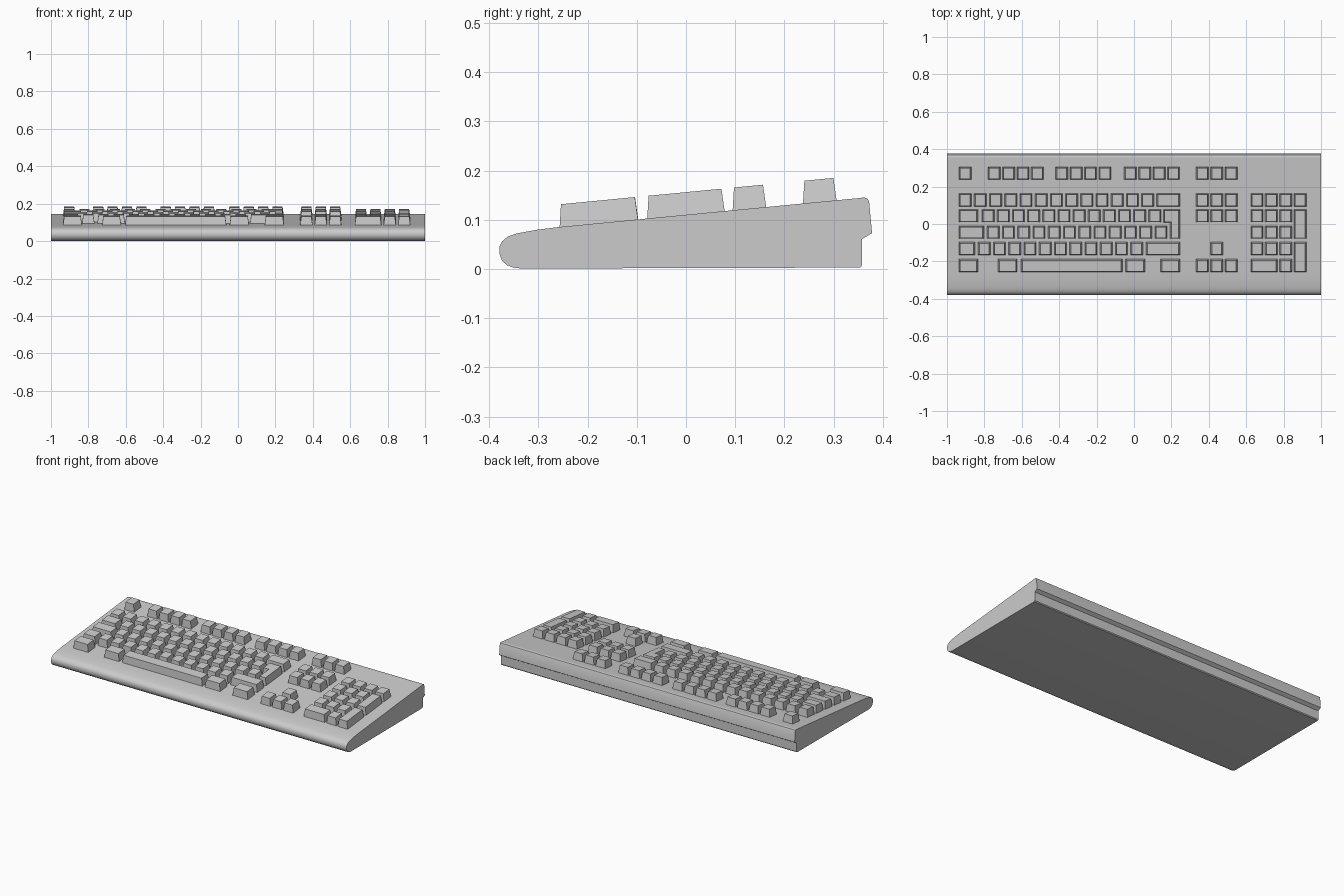
import bpy, bmesh

if "Cube" in bpy.data.objects:
    bpy.data.objects.remove(bpy.data.objects["Cube"])

SLOPE = 0.0965                      # tilt of the top deck
KEY_H = 0.046
KEY_D = 0.069                       # depth of a normal key
ROWS = [0.272, 0.129, 0.044, -0.044, -0.131, -0.222]   # row centres, back to front


def deck(y):
    return 0.1102 + SLOPE * y


def finish(bm, name):
    bmesh.ops.recalc_face_normals(bm, faces=bm.faces)
    mesh = bpy.data.meshes.new(name)
    bm.to_mesh(mesh)
    bm.free()
    ob = bpy.data.objects.new(name, mesh)
    bpy.context.collection.objects.link(ob)
    return ob


def cap(bm, pts):
    """Tapered key cap over a counter-clockwise axis-aligned outline."""
    n = len(pts)
    base, top = [], []
    for i, (x, y) in enumerate(pts):
        ox = oy = 0
        for a, b in ((pts[i - 1], pts[i]), (pts[i], pts[(i + 1) % n])):
            dx, dy = b[0] - a[0], b[1] - a[1]
            length = abs(dx) + abs(dy)
            ox -= dy / length
            oy += dx / length
        tx, ty = x + 0.007 * ox, y + 0.005 * oy - 0.002
        base.append(bm.verts.new((x, y, deck(y) - 0.004)))
        top.append(bm.verts.new((tx, ty, deck(ty) + KEY_H)))
    bm.faces.new(top)
    bm.faces.new(base[::-1])
    for i in range(n):
        j = (i + 1) % n
        bm.faces.new((base[i], base[j], top[j], top[i]))


def box(bm, x0, x1, y0, y1):
    cap(bm, [(x0, y0), (x1, y0), (x1, y1), (x0, y1)])


def key(bm, row, x0, x1):
    y = ROWS[row]
    box(bm, x0, x1, y - KEY_D / 2, y + KEY_D / 2)


def run(bm, row, x0, count, pitch=0.0813, width=0.067):
    for i in range(count):
        key(bm, row, x0 + i * pitch, x0 + i * pitch + width)


# Case: side profile (y, z) extruded across the width
profile = [(-0.335, 0.001), (0.354, 0.003), (0.358, 0.008), (0.358, 0.061),
           (0.378, 0.073), (0.372, 0.137), (0.369, 0.143), (0.362, 0.1455),
           (0.35, 0.144), (-0.26, 0.0851), (-0.305, 0.0795), (-0.345, 0.072),
           (-0.362, 0.066), (-0.374, 0.056), (-0.379, 0.045), (-0.379, 0.031),
           (-0.374, 0.017), (-0.364, 0.008), (-0.351, 0.003)]
bm = bmesh.new()
left = [bm.verts.new((-1, y, z)) for y, z in profile]
face = bm.faces.new(left)
ext = bmesh.ops.extrude_face_region(bm, geom=[face])
bmesh.ops.translate(bm, vec=(2, 0, 0),
                    verts=[v for v in ext["geom"] if isinstance(v, bmesh.types.BMVert)])
case = finish(bm, "case")
bpy.context.view_layer.objects.active = case
case.select_set(True)
bpy.ops.object.shade_smooth_by_angle(angle=0.6)

# Function keys
bm = bmesh.new()
run(bm, 0, -0.936, 1)
for x in (-0.781, -0.42, -0.053):
    run(bm, 0, x, 4, 0.077)
finish(bm, "function_keys")

# Main letter and number block
bm = bmesh.new()
run(bm, 1, -0.936, 13)
run(bm, 2, -0.813, 12, 0.081)
run(bm, 3, -0.786, 12, 0.0815)
run(bm, 4, -0.834, 11, 0.0815)
finish(bm, "letter_keys")

# Wide keys around the block
bm = bmesh.new()
for row, x0, x1 in ((1, 0.12, 0.246), (2, -0.936, -0.834), (3, -0.936, -0.802),
                    (4, -0.936, -0.85), (4, 0.064, 0.246), (5, -0.936, -0.834),
                    (5, -0.727, -0.625), (5, -0.045, 0.059), (5, 0.142, 0.246)):
    key(bm, row, x0, x1)
finish(bm, "wide_keys")

bm = bmesh.new()
key(bm, 5, -0.604, -0.062)
finish(bm, "space_bar")

# L-shaped return key
bm = bmesh.new()
cap(bm, [(0.193, -0.079), (0.246, -0.079), (0.246, 0.079),
         (0.157, 0.079), (0.157, 0.009), (0.193, 0.009)])
finish(bm, "return_key")

# Navigation and arrow keys
bm = bmesh.new()
for row in (0, 1, 2):
    run(bm, row, 0.332, 3, 0.077)
finish(bm, "navigation_keys")
bm = bmesh.new()
run(bm, 4, 0.409, 1)
run(bm, 5, 0.332, 3, 0.077)
finish(bm, "arrow_keys")

# Number pad with two tall keys and a wide zero
bm = bmesh.new()
run(bm, 1, 0.624, 4, 0.077)
for row in (2, 3, 4):
    run(bm, row, 0.624, 3, 0.077)
key(bm, 5, 0.624, 0.767)
run(bm, 5, 0.778, 1)
for y0, y1 in ((-0.079, 0.079), (-0.257, -0.097)):
    box(bm, 0.855, 0.922, y0, y1)
finish(bm, "number_pad")
